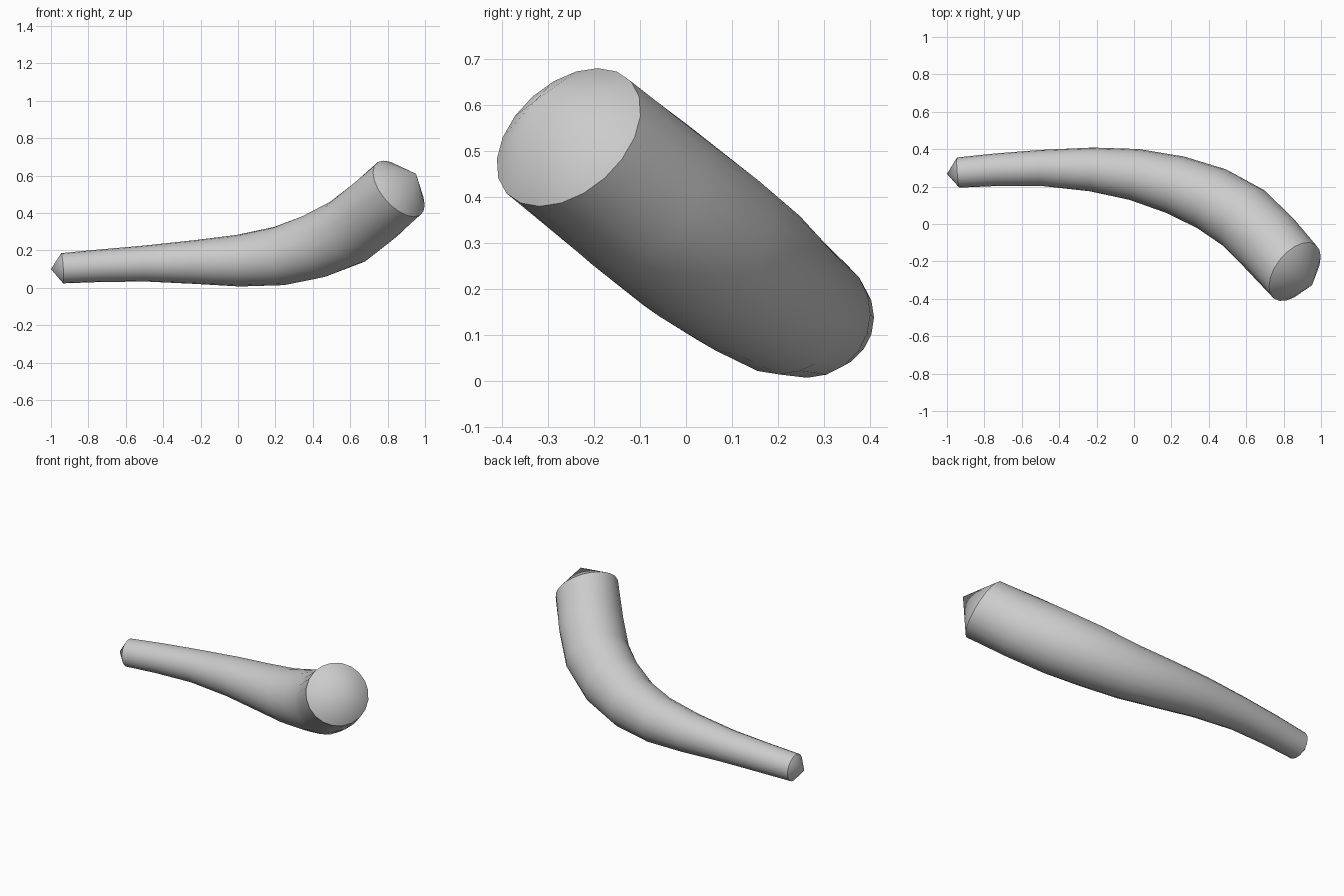
import bpy, bmesh, math
from mathutils import Vector

if "Cube" in bpy.data.objects:
    bpy.data.objects.remove(bpy.data.objects["Cube"])

SIDES = 20

# Centre line and radius, from the thin end to the thick end
STATIONS = [
    (-0.94, 0.275, 0.105, 0.081), (-0.74, 0.29, 0.118, 0.087),
    (-0.50, 0.30, 0.130, 0.096), (-0.23, 0.292, 0.138, 0.117),
    (0.0, 0.265, 0.145, 0.138), (0.22, 0.21, 0.17, 0.158),
    (0.415, 0.135, 0.225, 0.175), (0.585, 0.033, 0.30, 0.185),
    (0.72, -0.10, 0.405, 0.185), (0.86, -0.255, 0.53, 0.182),
]
THIN_TIP = Vector((-1.0, 0.268, 0.10))
THICK_TIP = Vector((0.952, -0.327, 0.61))

grey = bpy.data.materials.new("light_grey")
grey.use_nodes = True
colour = (0.6, 0.6, 0.6, 1)
grey.diffuse_color = colour
grey.node_tree.nodes["Principled BSDF"].inputs["Base Color"].default_value = colour


def ring(bm, centre, tangent, radius):
    """Circle of vertices square to the tangent."""
    across = Vector((0, 0, 1)).cross(tangent).normalized()
    up = tangent.cross(across).normalized()
    angles = [math.tau * i / SIDES for i in range(SIDES)]
    return [bm.verts.new(centre + radius * (math.cos(a) * across + math.sin(a) * up))
            for a in angles]


def cap(bm, loop, tip):
    """Shallow cone closing one end."""
    point = bm.verts.new(tip)
    for i in range(SIDES):
        bm.faces.new((loop[i], loop[(i + 1) % SIDES], point))


# Curved tapering body
bm = bmesh.new()
centres = [Vector(s[:3]) for s in STATIONS]
last = len(centres) - 1
rings = []
for i, (c, s) in enumerate(zip(centres, STATIONS)):
    if i == 0:
        tangent = centres[1] - c
    elif i == last:
        tangent = THICK_TIP - c
    else:
        tangent = (c - centres[i - 1]).normalized() + (centres[i + 1] - c).normalized()
    rings.append(ring(bm, c, tangent.normalized(), s[3]))
for a, b in zip(rings, rings[1:]):
    for i in range(SIDES):
        j = (i + 1) % SIDES
        bm.faces.new((a[i], a[j], b[j], b[i]))

# Pointed ends
cap(bm, rings[0], THIN_TIP)
cap(bm, rings[-1], THICK_TIP)
bmesh.ops.recalc_face_normals(bm, faces=bm.faces)

mesh = bpy.data.meshes.new("curved_horn")
bm.to_mesh(mesh)
bm.free()
mesh.materials.append(grey)
horn = bpy.data.objects.new("curved_horn", mesh)
bpy.context.collection.objects.link(horn)
bpy.context.view_layer.objects.active = horn
horn.select_set(True)
bpy.ops.object.shade_smooth_by_angle(angle=math.radians(30))
